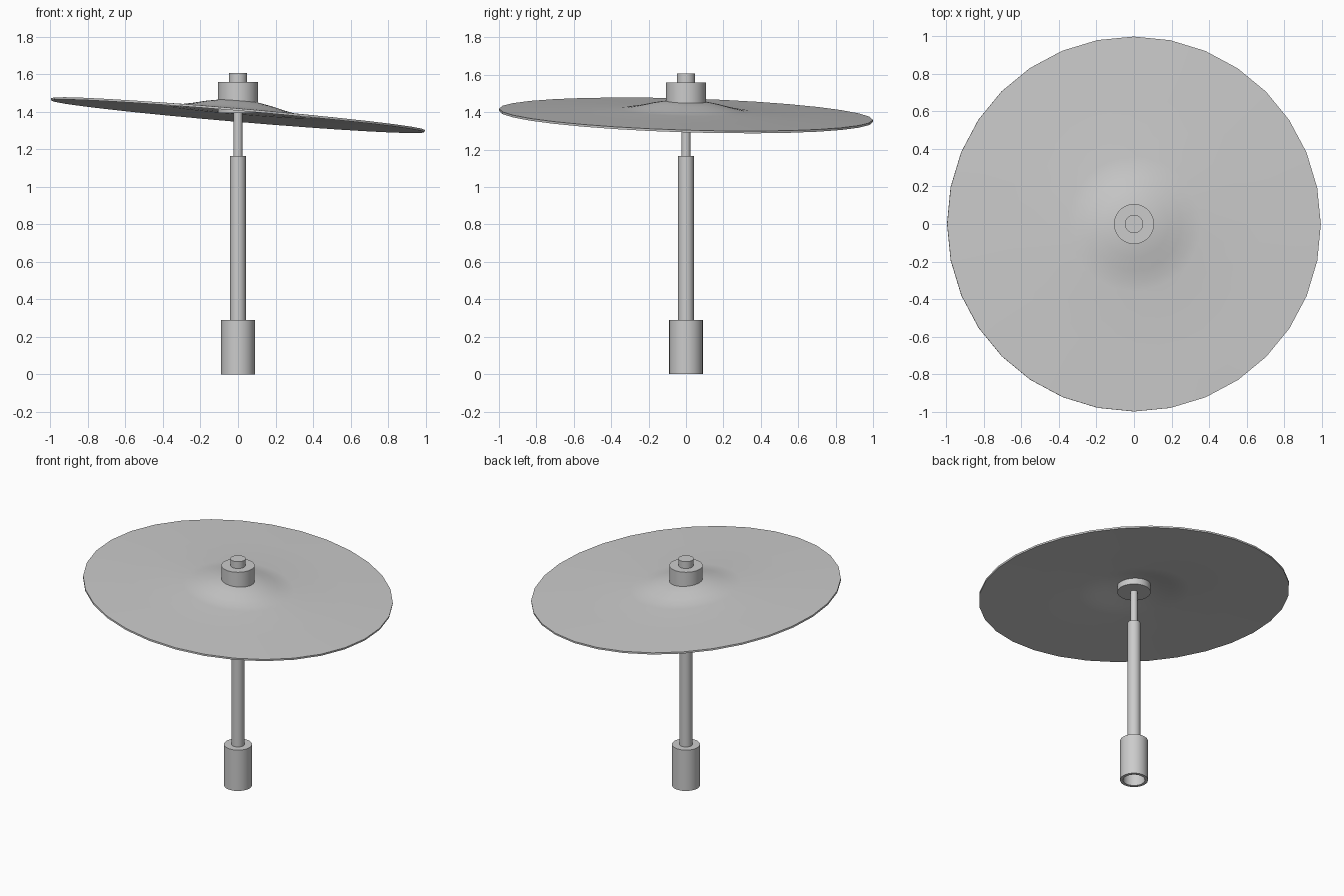
import bpy, bmesh, math
from mathutils import Vector

if "Cube" in bpy.data.objects:
    bpy.data.objects.remove(bpy.data.objects["Cube"])

grey = bpy.data.materials.new("plain grey")
grey.diffuse_color = (0.6, 0.6, 0.6, 1)
grey.use_nodes = True
grey.node_tree.nodes["Principled BSDF"].inputs["Base Color"].default_value = grey.diffuse_color


def lathe(name, profile, sides=32, closed=False, angle=35):
    """Revolve (radius, height) points about z; profile runs bottom to top on the outside."""
    bm = bmesh.new()
    rings = []
    for r, z in profile:
        if r == 0:
            rings.append([bm.verts.new((0, 0, z))] * sides)
        else:
            rings.append([bm.verts.new((r * math.cos(2 * math.pi * i / sides),
                                        r * math.sin(2 * math.pi * i / sides), z))
                          for i in range(sides)])
    pairs = list(zip(rings, rings[1:]))
    if closed:
        pairs.append((rings[-1], rings[0]))
    for a, b in pairs:
        for i in range(sides):
            j = (i + 1) % sides
            quad = list(dict.fromkeys((a[i], a[j], b[j], b[i])))
            bm.faces.new(quad)
    bmesh.ops.recalc_face_normals(bm, faces=bm.faces)
    mesh = bpy.data.meshes.new(name)
    bm.to_mesh(mesh)
    bm.free()
    mesh.materials.append(grey)
    ob = bpy.data.objects.new(name, mesh)
    bpy.context.collection.objects.link(ob)
    bpy.ops.object.select_all(action='DESELECT')
    ob.select_set(True)
    bpy.context.view_layer.objects.active = ob
    bpy.ops.object.shade_smooth_by_angle(angle=math.radians(angle))
    return ob


def cylinder(name, r, z0, z1):
    return lathe(name, [(0, z0), (r, z0), (r, z1), (0, z1)])


# Stand: hollow socket, pole and thin rod
lathe("base_socket", [(0, 0.27), (0.07, 0.27), (0.07, 0), (0.09, 0), (0.09, 0.29), (0, 0.29)])
cylinder("pole", 0.042, 0.28, 1.165)
cylinder("rod", 0.024, 1.16, 1.57)

# Felt washer block and top stud
cylinder("felt_block", 0.107, 1.395, 1.56)
cylinder("top_stud", 0.049, 1.555, 1.608)

# Cymbal: thin shell with raised bell and gentle bow, tilted
top = [(1.0, 0.0), (0.68, 0.011), (0.36, 0.021), (0.31, 0.026), (0.25, 0.038),
       (0.18, 0.055), (0.11, 0.068), (0.05, 0.073)]
thick = 0.012
shell = [(r, z - thick) for r, z in reversed(top)] + top
cymbal = lathe("cymbal", shell, closed=True)
cymbal.rotation_mode = 'QUATERNION'
cymbal.rotation_quaternion = Vector((0, 0, 1)).rotation_difference(Vector((0.085, 0.03, 1)))
cymbal.location = (0, 0, 1.389)
